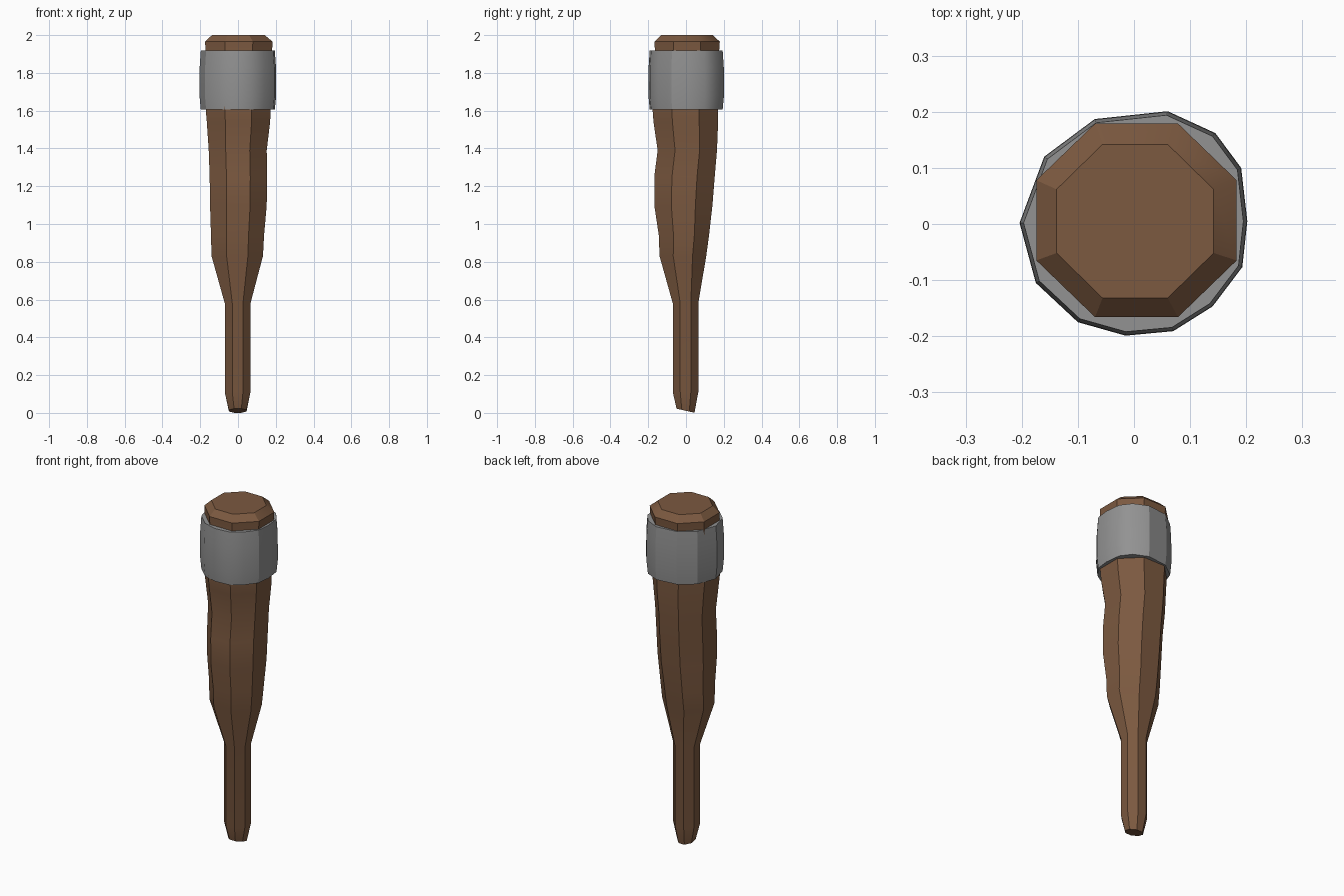
import bpy, bmesh, math

if "Cube" in bpy.data.objects:
    bpy.data.objects.remove(bpy.data.objects["Cube"])


def material(name, rgb):
    m = bpy.data.materials.new(name)
    m.diffuse_color = (*rgb, 1)
    m.use_nodes = True
    m.node_tree.nodes["Principled BSDF"].inputs["Base Color"].default_value = m.diffuse_color
    return m


wood = material("brown_wood", (0.20, 0.10, 0.051))
metal = material("grey_metal", (0.29, 0.29, 0.29))


def loft(name, rings, mat):
    """Skin a stack of equal-length point rings and cap both ends."""
    bm = bmesh.new()
    loops = [[bm.verts.new(p) for p in ring] for ring in rings]
    n = len(loops[0])
    for a, b in zip(loops, loops[1:]):
        for i in range(n):
            j = (i + 1) % n
            bm.faces.new((a[i], a[j], b[j], b[i]))
    bm.faces.new(loops[0][::-1])
    bm.faces.new(loops[-1])
    bmesh.ops.recalc_face_normals(bm, faces=bm.faces[:])
    mesh = bpy.data.meshes.new(name)
    bm.to_mesh(mesh)
    bm.free()
    mesh.materials.append(mat)
    ob = bpy.data.objects.new(name, mesh)
    bpy.context.collection.objects.link(ob)
    bpy.ops.object.select_all(action='DESELECT')
    ob.select_set(True)
    bpy.context.view_layer.objects.active = ob
    bpy.ops.object.shade_smooth_by_angle(angle=math.radians(30))
    return ob


def octagon(z, x0, x1, y0, y1, tilt=0):
    """Flat-sided octagon filling the given x and y extents."""
    ring = []
    for i in range(8):
        a = math.radians(22.5 + 45 * i)
        k = math.cos(math.radians(22.5))
        x = (x0 + x1) / 2 + (x1 - x0) / 2 * math.cos(a) / k
        y = (y0 + y1) / 2 + (y1 - y0) / 2 * math.sin(a) / k
        ring.append((x, y, z - tilt * y))
    return ring


# Wooden club: z, x extents, y extents, tilt
sections = [
    (0.011, -0.048, 0.045, -0.05, 0.045, 0.23),
    (0.11, -0.07, 0.066, -0.07, 0.065, 0),
    (0.58, -0.07, 0.066, -0.07, 0.065, 0),
    (0.83, -0.14, 0.132, -0.14, 0.107, 0),
    (0.94, -0.143, 0.138, -0.144, 0.122, 0),
    (1.10, -0.148, 0.152, -0.168, 0.140, 0),
    (1.25, -0.150, 0.154, -0.168, 0.152, 0),
    (1.39, -0.155, 0.152, -0.150, 0.164, 0),
    (1.54, -0.165, 0.170, -0.172, 0.170, 0),
    (1.62, -0.172, 0.174, -0.178, 0.170, 0),
    (1.91, -0.172, 0.180, -0.165, 0.175, 0),
    (1.965, -0.174, 0.183, -0.166, 0.179, 0),
    (2.00, -0.138, 0.142, -0.132, 0.142, 0),
]
loft("club_body", [octagon(*s) for s in sections], wood)

# Dented metal band round the head
outline = [(0.202, 0.005), (0.191, 0.1), (0.145, 0.162), (0.06, 0.201), (-0.07, 0.187),
           (-0.16, 0.12), (-0.204, 0.002), (-0.175, -0.105), (-0.10, -0.175),
           (-0.015, -0.199), (0.07, -0.191), (0.14, -0.147), (0.193, -0.077)]
levels = [(1.605, 0.965), (1.68, 1.0), (1.83, 0.995), (1.918, 0.965)]
loft("metal_band", [[(x * s, y * s, z) for x, y in outline] for z, s in levels], metal)
